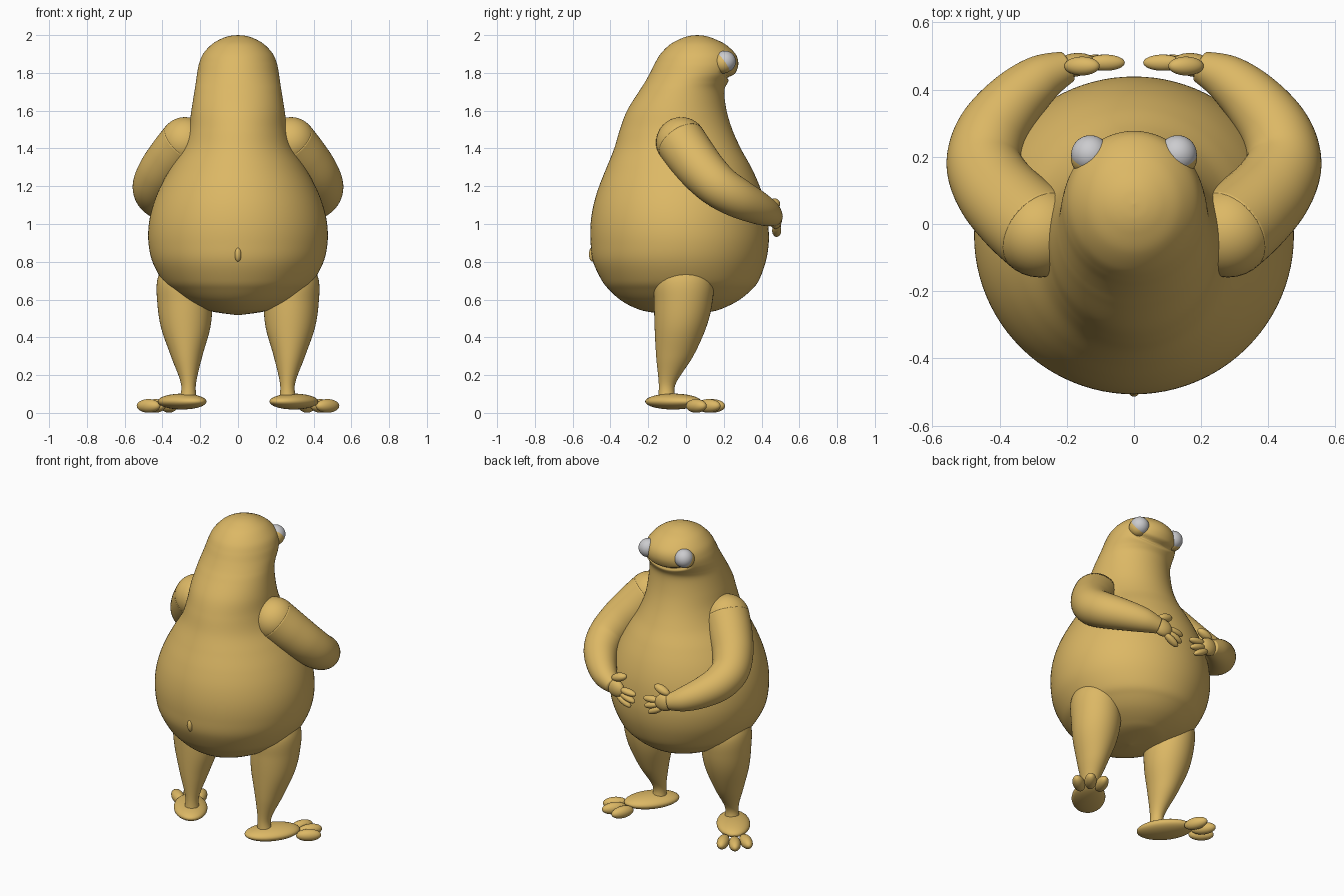
import bpy, bmesh, math
from mathutils import Vector, Matrix

cube = bpy.data.objects.get("Cube")
if cube:
    bpy.data.objects.remove(cube, do_unlink=True)


def material(name, rgb, rough):
    m = bpy.data.materials.new(name)
    m.use_nodes = True
    m.diffuse_color = (*rgb, 1)
    bsdf = m.node_tree.nodes["Principled BSDF"]
    bsdf.inputs["Base Color"].default_value = (*rgb, 1)
    bsdf.inputs["Roughness"].default_value = rough
    return m


SKIN = material("golden skin", (0.72, 0.48, 0.13), 0.6)
EYE = material("pale grey eye", (0.6, 0.6, 0.62), 0.4)


def finish(name, bm, mat):
    bmesh.ops.remove_doubles(bm, verts=bm.verts, dist=0.0001)
    bmesh.ops.recalc_face_normals(bm, faces=bm.faces)
    mesh = bpy.data.meshes.new(name)
    bm.to_mesh(mesh)
    bm.free()
    mesh.materials.append(mat)
    mesh.shade_smooth()
    ob = bpy.data.objects.new(name, mesh)
    bpy.context.collection.objects.link(ob)
    return ob


def ball(name, centre, size, axis=(1, 0, 0), mat=SKIN):
    """Ellipsoid whose first radius lies along axis."""
    x = Vector(axis).normalized()
    y = Vector((0, 0, 1)).cross(x).normalized()
    z = x.cross(y)
    rot = Matrix((x, y, z)).transposed().to_4x4()
    bm = bmesh.new()
    bmesh.ops.create_uvsphere(bm, u_segments=32, v_segments=20, radius=1)
    bm.transform(Matrix.Translation(centre) @ rot @ Matrix.Diagonal((*size, 1)))
    return finish(name, bm, mat)


def spline(rows, steps):
    """Smoothly interpolate rows of numbers."""
    out = []
    for i in range(len(rows) - 1):
        quad = [rows[max(i - 1, 0)], rows[i], rows[i + 1], rows[min(i + 2, len(rows) - 1)]]
        for k in range(steps):
            t = k / steps
            out.append([0.5 * (2 * b + (c - a) * t + (2 * a - 5 * b + 4 * c - d) * t**2
                               + (3 * b - a - 3 * c + d) * t**3) for a, b, c, d in zip(*quad)])
    return out + [list(rows[-1])]


def loft(name, rows, steps=8, segs=48, follow=False, shape=None):
    """Skin rings given as x, y, z, radius x, radius y; follow turns them along the path."""
    rows = spline(rows, steps)
    bm = bmesh.new()
    rings = []
    for i, (x, y, z, rx, ry) in enumerate(rows):
        u, v = Vector((1, 0, 0)), Vector((0, 1, 0))
        if follow:
            a, b = rows[max(i - 1, 0)], rows[min(i + 1, len(rows) - 1)]
            tangent = (Vector(b[:3]) - Vector(a[:3])).normalized()
            u = tangent.cross(Vector((0, 0, 1))).normalized()
            v = u.cross(tangent)
        ring = []
        for k in range(segs):
            ang = math.tau * k / segs
            p = Vector((x, y, z)) + u * max(rx, 0) * math.cos(ang) + v * max(ry, 0) * math.sin(ang)
            ring.append(bm.verts.new(shape(p) if shape else p))
        rings.append(ring)
    for lo, hi in zip(rings, rings[1:]):
        for k in range(segs):
            j = (k + 1) % segs
            bm.faces.new((lo[k], lo[j], hi[j], hi[k]))
    bm.faces.new(rings[0])
    bm.faces.new(rings[-1])
    return finish(name, bm, SKIN)


def mouth(p):
    """Press a shallow smiling groove into the muzzle."""
    if p.y > 0.1 and abs(p.x) < 0.17:
        line = 1.775 + 1.2 * p.x**2
        depth = 0.022 * math.exp(-((p.z - line) / 0.011) ** 2) * min(1, (0.17 - abs(p.x)) / 0.04)
        flat = Vector((p.x, p.y, 0)).normalized()
        return p - flat * depth
    return p


# Body and head in one skin: height, half width, back and belly limits
profile = [
    (0.517, 0, -0.04, -0.04), (0.535, 0.13, -0.2, 0.13), (0.56, 0.205, -0.28, 0.21),
    (0.6, 0.285, -0.35, 0.285), (0.65, 0.35, -0.405, 0.345), (0.7, 0.4, -0.445, 0.385),
    (0.8, 0.453, -0.492, 0.422), (0.9, 0.474, -0.505, 0.438), (1.0, 0.472, -0.505, 0.435),
    (1.1, 0.45, -0.49, 0.42), (1.2, 0.41, -0.46, 0.39), (1.3, 0.355, -0.42, 0.345),
    (1.4, 0.295, -0.38, 0.29), (1.5, 0.262, -0.35, 0.245), (1.6, 0.247, -0.312, 0.215),
    (1.7, 0.231, -0.25, 0.203), (1.75, 0.223, -0.218, 0.222), (1.8, 0.216, -0.19, 0.262),
    (1.85, 0.206, -0.165, 0.277), (1.9, 0.185, -0.135, 0.262), (1.95, 0.14, -0.085, 0.21),
    (1.98, 0.09, -0.03, 0.15), (1.995, 0.045, 0.015, 0.105), (2.0, 0, 0.06, 0.06),
]
loft("body", [(0, (a + b) / 2, z, w, (b - a) / 2) for z, w, a, b in profile],
     segs=96, shape=mouth)
ball("tail_nub", (0, -0.492, 0.84), (0.018, 0.022, 0.04))

for side, s in (("left", 1), ("right", -1)):
    def put(x, y, z):
        return Vector((s * x, y, z))

    # Eye with a lid peeping out behind it
    ball(side + "_eye", put(0.13, 0.207, 1.86), (0.057,) * 3, mat=EYE)
    ball(side + "_eyelid", put(0.132, 0.197, 1.853), (0.056,) * 3)

    # Arm wrapping round the belly
    arm = [(0.28, -0.025, 1.432, 0.134), (0.345, 0.03, 1.355, 0.13), (0.41, 0.1, 1.27, 0.122),
           (0.445, 0.18, 1.195, 0.113), (0.425, 0.27, 1.14, 0.105), (0.36, 0.36, 1.095, 0.091),
           (0.28, 0.43, 1.06, 0.073), (0.2, 0.468, 1.035, 0.048)]
    loft(side + "_arm", [(s * x, y, z, r, r) for x, y, z, r in arm], follow=True)
    ball(side + "_shoulder", put(*arm[0][:3]), (0.134,) * 3)

    # Hand with three fingers and a thumb
    ball(side + "_palm", put(0.178, 0.473, 1.03), (0.065, 0.035, 0.055), (-s, 0.15, -0.25))
    ball(side + "_thumb", put(0.155, 0.47, 1.105), (0.055, 0.028, 0.026), (-s, 0, 0.35))
    for i, (x, z, drop) in enumerate([(0.085, 1.03, 0.1), (0.09, 0.993, 0.35), (0.115, 0.965, 0.55)]):
        ball(f"{side}_finger_{i + 1}", put(x, 0.48, z), (0.058, 0.024, 0.021), (-s, 0, -drop))

    # Leg tapering to a thin ankle
    leg = [(0.265, -0.1, 0.06, 0.05, 0.05), (0.262, -0.1, 0.15, 0.039, 0.044),
           (0.272, -0.06, 0.3, 0.083, 0.098), (0.277, -0.03, 0.45, 0.13, 0.136),
           (0.282, -0.015, 0.58, 0.145, 0.154), (0.292, -0.012, 0.7, 0.136, 0.155),
           (0.3, -0.012, 0.8, 0.09, 0.1)]
    loft(side + "_leg", [(s * r[0], *r[1:]) for r in leg])

    # Splayed foot with three toes
    turn = math.radians(53)
    ahead = Vector((s * math.cos(turn), math.sin(turn), 0))
    across = Vector((s * math.sin(turn), -math.cos(turn), 0))
    heel = put(0.296, -0.068, 0.06)
    ball(side + "_foot", heel, (0.17, 0.1, 0.042), ahead)
    for i in (-1, 0, 1):
        spot = heel + ahead * (0.235 - 0.03 * abs(i)) + across * 0.068 * i
        spot.z = 0.037
        ball(f"{side}_toe_{i + 2}", spot, (0.075, 0.036, 0.036), ahead + across * 0.25 * i)
